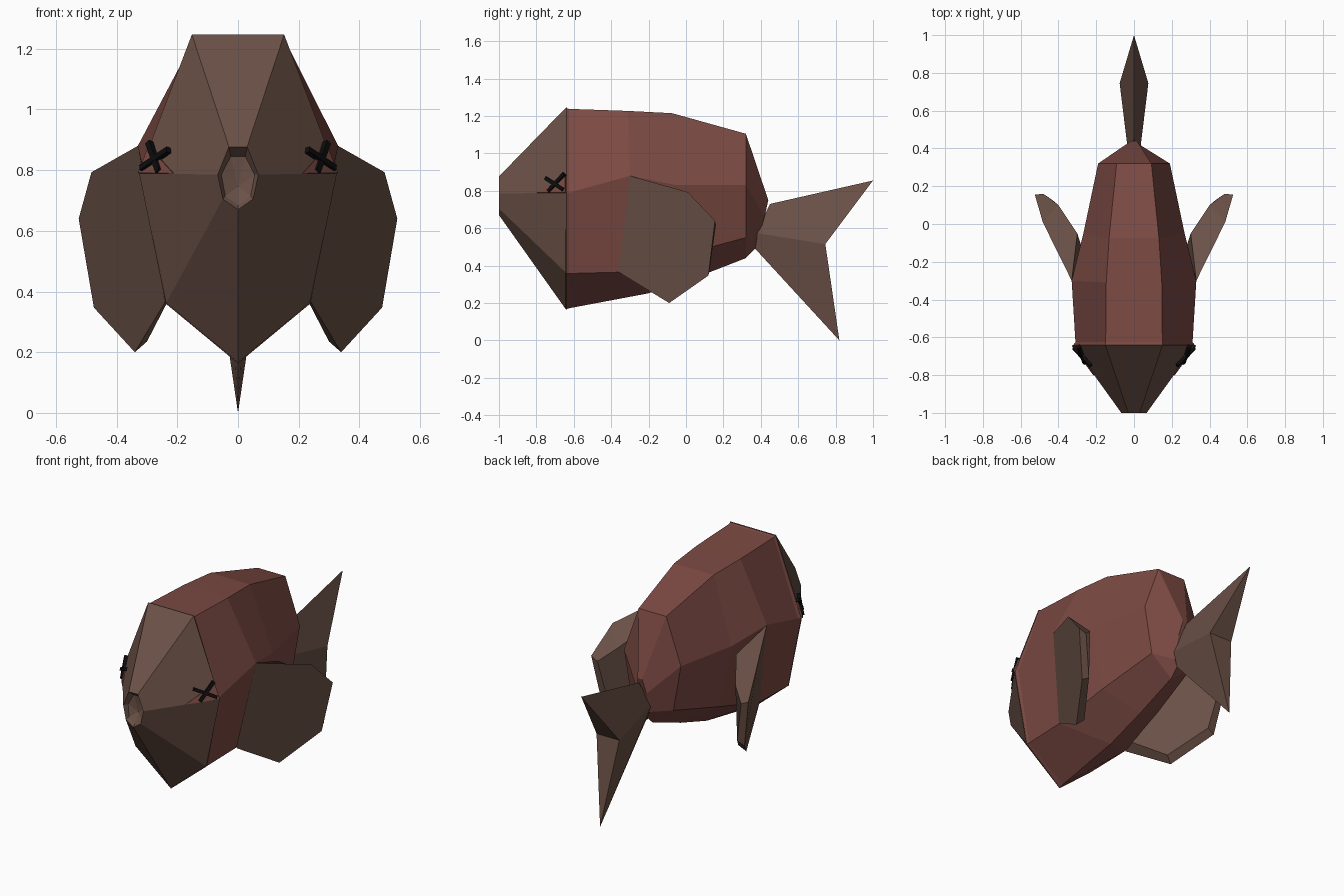
import bpy, bmesh
from mathutils import Vector

if "Cube" in bpy.data.objects:
    bpy.data.objects.remove(bpy.data.objects["Cube"])


def material(name, rgb):
    m = bpy.data.materials.new(name)
    m.diffuse_color = (*rgb, 1)
    m.use_nodes = True
    m.node_tree.nodes["Principled BSDF"].inputs["Base Color"].default_value = m.diffuse_color
    return m


RED = material("red_scales", (0.20, 0.068, 0.056))
BROWN = material("brown_skin", (0.145, 0.082, 0.062))
BLACK = material("black", (0.004, 0.004, 0.004))


def build(name, verts, faces, mat):
    bm = bmesh.new()
    vs = [bm.verts.new(v) for v in verts]
    for f in faces:
        bm.faces.new([vs[i] for i in f])
    bmesh.ops.recalc_face_normals(bm, faces=bm.faces)
    me = bpy.data.meshes.new(name)
    bm.to_mesh(me)
    bm.free()
    me.materials.append(mat)
    ob = bpy.data.objects.new(name, me)
    bpy.context.collection.objects.link(ob)
    return ob


def ring(half):
    """Seven-sided section: top, side, lower points mirrored, single keel point last."""
    return half + [(-x, y, z) for x, y, z in reversed(half[:-1])]


def loft(name, halves, mat, tip=None):
    """Bridge sections; close the first one, end the last in a cap or a point."""
    rings = [ring(h) for h in halves]
    n = len(rings[0])
    verts = [v for r in rings for v in r]
    faces = [tuple(range(n))]
    for k in range(len(rings) - 1):
        a, b = k * n, (k + 1) * n
        faces += [(a + i, a + (i + 1) % n, b + (i + 1) % n, b + i) for i in range(n)]
    last = (len(rings) - 1) * n
    if tip:
        verts.append(tip)
        faces += [(last + i, last + (i + 1) % n, len(verts) - 1) for i in range(n)]
    else:
        faces.append(tuple(range(last, last + n)))
    return build(name, verts, faces, mat)


# Body: flared rim behind the head, tapering to the tail root
loft("body", [
    [(.150, -.643, 1.243), (.323, -.643, .79), (.237, -.643, .36), (0, -.643, .167)],
    [(.150, -.625, 1.238), (.310, -.625, .79), (.234, -.625, .358), (0, -.61, .175)],
    [(.147, -.31, 1.227), (.330, -.30, .88), (.237, -.36, .365), (0, -.20, .252)],
    [(.132, -.075, 1.215), (.268, -.05, .83), (.200, -.03, .455), (0, .05, .335)],
    [(.092, .32, 1.105), (.190, .32, .83), (.140, .32, .55), (0, .32, .44)],
    [(.015, .44, .75), (.030, .42, .66), (.020, .375, .53), (0, .37, .49)],
], RED)

# Head: wide back, small snout, sunken mouth
loft("head", [
    [(.152, -.640, 1.247), (.326, -.640, .79), (.238, -.640, .36), (0, -.640, .163)],
    [(.030, -1.0, .877), (.067, -1.0, .785), (.050, -1.0, .705), (0, -1.0, .67)],
    [(.024, -.96, .845), (.055, -.97, .785), (.042, -.98, .715), (0, -.985, .685)],
], BROWN, tip=(0, -.95, .745))

# Tail: forked blade, thickest at the notch
build("tail_fin", [
    (0, .45, .73), (0, 1.0, .855), (0, .82, 0), (0, .37, .49),
    (.03, .37, .575), (-.03, .37, .575), (.076, .745, .515), (-.076, .745, .515)],
    [(0, 1, 6, 4), (4, 6, 2, 3), (0, 5, 7, 1), (5, 3, 2, 7),
     (6, 1, 7), (6, 7, 2), (0, 4, 5), (3, 5, 4)], BROWN)

# Side fins, eye patches and crossed eyes, one set per side
outer = [(.33, -.30, .88), (.483, .01, .793), (.525, .155, .64),
         (.475, .12, .347), (.34, -.09, .20), (.24, -.36, .365)]
inner = [(.30, -.05, .79), (.40, .10, .69), (.48, .16, .62),
         (.43, .125, .37), (.30, -.07, .235), (.225, -.28, .38)]
fin_faces = [tuple(range(6)), tuple(range(6, 12))]
fin_faces += [(i, (i + 1) % 6, 6 + (i + 1) % 6, 6 + i) for i in range(6)]
patch = [Vector(p) for p in ((.21, -.80, .788), (.326, -.643, .79), (.292, -.643, .877))]
normal = (patch[1] - patch[0]).cross(patch[2] - patch[0]).normalized()
if normal.x < 0:
    normal = -normal
bars = [((.291, -.648, .89), (.258, -.735, .795)), ((.316, -.655, .805), (.226, -.748, .866))]
box_faces = [(0, 1, 2, 3), (4, 5, 6, 7)]
box_faces += [(i, (i + 1) % 4, 4 + (i + 1) % 4, 4 + i) for i in range(4)]

for side, s in (("right", 1), ("left", -1)):
    def flip(pts):
        return [(s * p[0], p[1], p[2]) for p in pts]

    build(f"side_fin_{side}", flip(outer + inner), fin_faces, BROWN)
    slab = [p + normal * d for d in (.005, -.01) for p in patch]
    build(f"eye_patch_{side}", flip(slab),
          [(0, 1, 2), (3, 4, 5), (0, 1, 4, 3), (1, 2, 5, 4), (2, 0, 3, 5)], RED)
    for k, (a, b) in enumerate(bars):
        a, b = Vector(a), Vector(b)
        w = (b - a).cross(normal).normalized() * .010
        box = [p + normal * d for d in (.012, -.012) for p in (a - w, a + w, b + w, b - w)]
        build(f"eye_cross_{side}_{k + 1}", flip(box), box_faces, BLACK)
